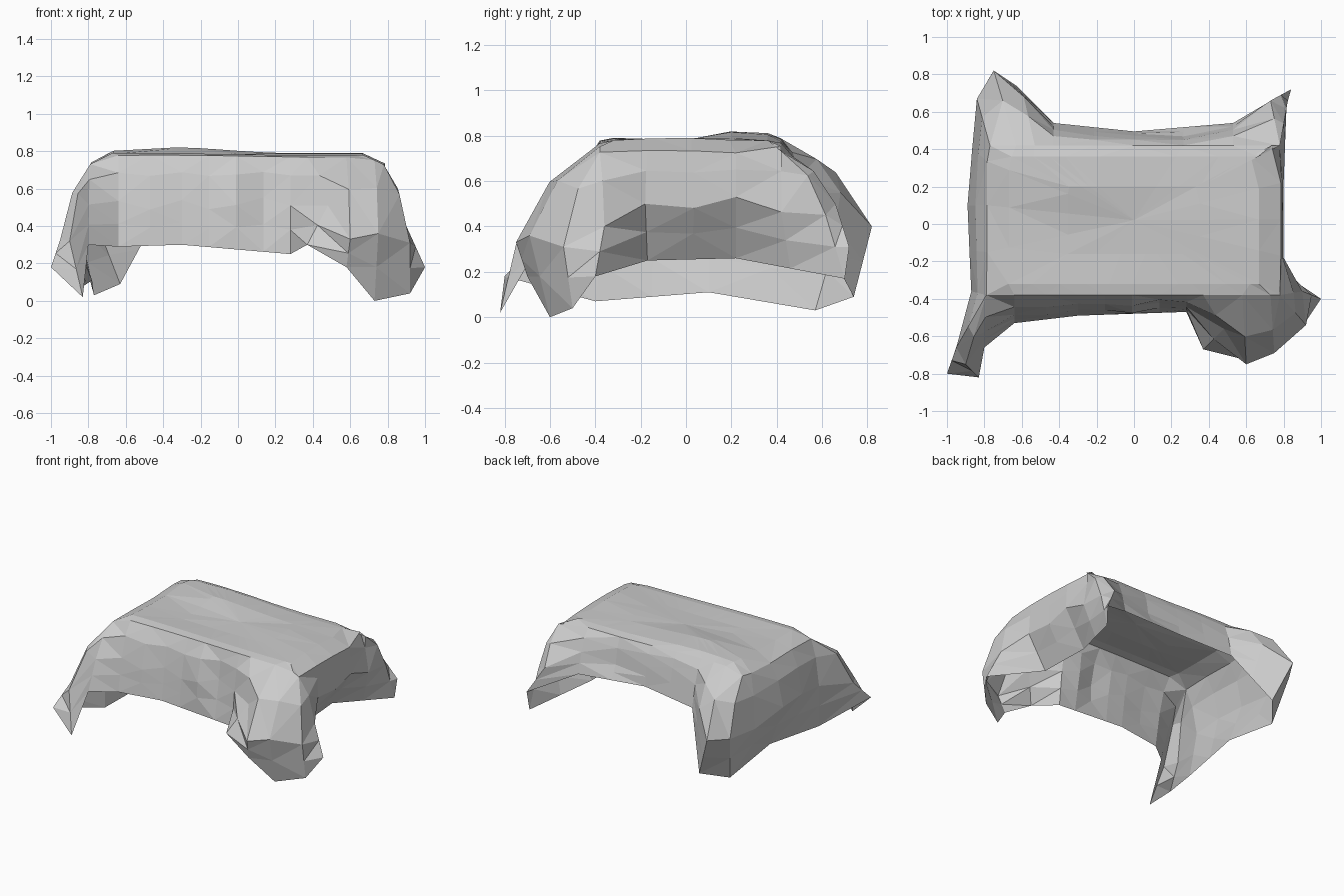
import bpy, bmesh, math, random
from mathutils import Vector

if "Cube" in bpy.data.objects:
    bpy.data.objects.remove(bpy.data.objects["Cube"])

random.seed(4)

# Hem corners, counter-clockwise from the front left
hem_keys = [
    (-0.83, -0.82, 0.02), (-0.8, -0.66, 0.3), (-0.64, -0.53, 0.29),
    (-0.3, -0.49, 0.3), (0.28, -0.47, 0.25), (0.37, -0.67, 0.3),
    (0.58, -0.7, 0.18), (0.73, -0.6, 0), (0.92, -0.5, 0.04),
    (1, -0.4, 0.18), (0.66, -0.17, 0.25), (0.64, 0.22, 0.26),
    (0.83, 0.7, 0.17), (0.84, 0.72, 0.31), (0.53, 0.54, 0.46),
    (0, 0.495, 0.49), (-0.43, 0.54, 0.46), (-0.63, 0.74, 0.09),
    (-0.77, 0.57, 0.03), (-0.78, 0.1, 0.11), (-0.84, -0.4, 0.07),
    (-1, -0.8, 0.18),
]
# Extra columns along the long straight runs of hem
splits = {2: 2, 3: 4, 10: 2, 11: 2, 14: 2, 15: 2, 16: 2, 18: 2, 19: 2}

# Where the cloth flares out halfway up, mostly at the corners
flares = {
    0: (-0.9, -0.75, 0.32), 5: (0.48, -0.56, 0.51), 6: (0.6, -0.75, 0.33),
    7: (0.75, -0.69, 0.36), 8: (0.92, -0.54, 0.31), 9: (0.9, -0.36, 0.4),
    10: (0.8, -0.18, 0.5), 11: (0.8, 0.22, 0.53), 13: (0.73, 0.66, 0.5),
    17: (-0.75, 0.82, 0.4), 18: (-0.84, 0.67, 0.38), 19: (-0.89, 0.1, 0.42),
    20: (-0.87, -0.36, 0.4), 21: (-0.95, -0.66, 0.33),
}


def clamp(v, lo, hi):
    return max(lo, min(hi, v))


def top_height(x, y):
    # Nearly flat top with one low swelling, falling a little at the left and right edges
    swell = 0.033 * math.exp(-8 * (x + 0.35) ** 2 - 33 * (y - 0.25) ** 2)
    wave = 0.006 * math.sin(9 * y + 3 * x)
    return 0.785 + swell + wave - 0.5 * max(0, abs(x) - 0.7)


def edge_point(hem):
    # Nearest point on the edge of the top
    rim = Vector((clamp(hem.x, -0.79, 0.78), clamp(hem.y, -0.38, 0.42), 0))
    if abs(hem.y) < 0.45:
        rim.x = math.copysign(0.785, hem.x)
    rim.z = top_height(rim.x, rim.y) - 0.012
    return rim


def middle_point(i):
    # Point halfway down the skirt
    if i in flares:
        return Vector(flares[i])
    hem = Vector(hem_keys[i])
    rim = edge_point(hem)
    mid = rim.lerp(hem, 0.7)
    mid.z = (rim.z + hem.z) / 2
    return mid


def column(hem, mid):
    # One strip of points from the top, over the edge and down to the hem
    centre = Vector((0, 0.02, 0))
    rim = edge_point(hem)
    out = Vector((mid.x - rim.x, mid.y - rim.y, 0))
    shoulder = rim.lerp(mid, 0.5) + out * 0.1
    shoulder.z += 0.12 * clamp(rim.z - mid.z, 0, 0.4)
    points = []
    for s in (0.45, 0.85):
        p = centre.lerp(rim, s)
        p.z = top_height(p.x, p.y)
        points.append(p)
    return points + [rim, shoulder, mid, mid.lerp(hem, 0.5), hem]


def build_cloth():
    bm = bmesh.new()
    strips = []
    count = len(hem_keys)
    for i in range(count):
        j = (i + 1) % count
        n = splits.get(i, 1)
        for k in range(n):
            t = k / n
            hem = Vector(hem_keys[i]).lerp(Vector(hem_keys[j]), t)
            mid = middle_point(i).lerp(middle_point(j), t)
            if k:  # uneven folds between the corners
                mid += Vector((0, random.uniform(-0.03, 0.03), random.uniform(-0.06, 0.06)))
            strips.append([bm.verts.new(p) for p in column(hem, mid)])

    # Skin between neighbouring strips, closed at the middle of the top
    hub = bm.verts.new((0, 0.02, 0.785))
    for i, a in enumerate(strips):
        b = strips[(i + 1) % len(strips)]
        bm.faces.new((hub, a[0], b[0]))
        for k in range(len(a) - 1):
            bm.faces.new((a[k], a[k + 1], b[k + 1], b[k]))
    bmesh.ops.remove_doubles(bm, verts=bm.verts, dist=0.012)
    bmesh.ops.triangulate(bm, faces=bm.faces)
    bmesh.ops.recalc_face_normals(bm, faces=bm.faces)
    if sum(f.normal.z * f.calc_area() for f in bm.faces) < 0:
        bmesh.ops.reverse_faces(bm, faces=bm.faces)
    mesh = bpy.data.meshes.new("draped_cloth")
    bm.to_mesh(mesh)
    bm.free()
    bpy.context.collection.objects.link(bpy.data.objects.new("draped_cloth", mesh))


# Open, flat-faceted cloth draped over a block
build_cloth()
